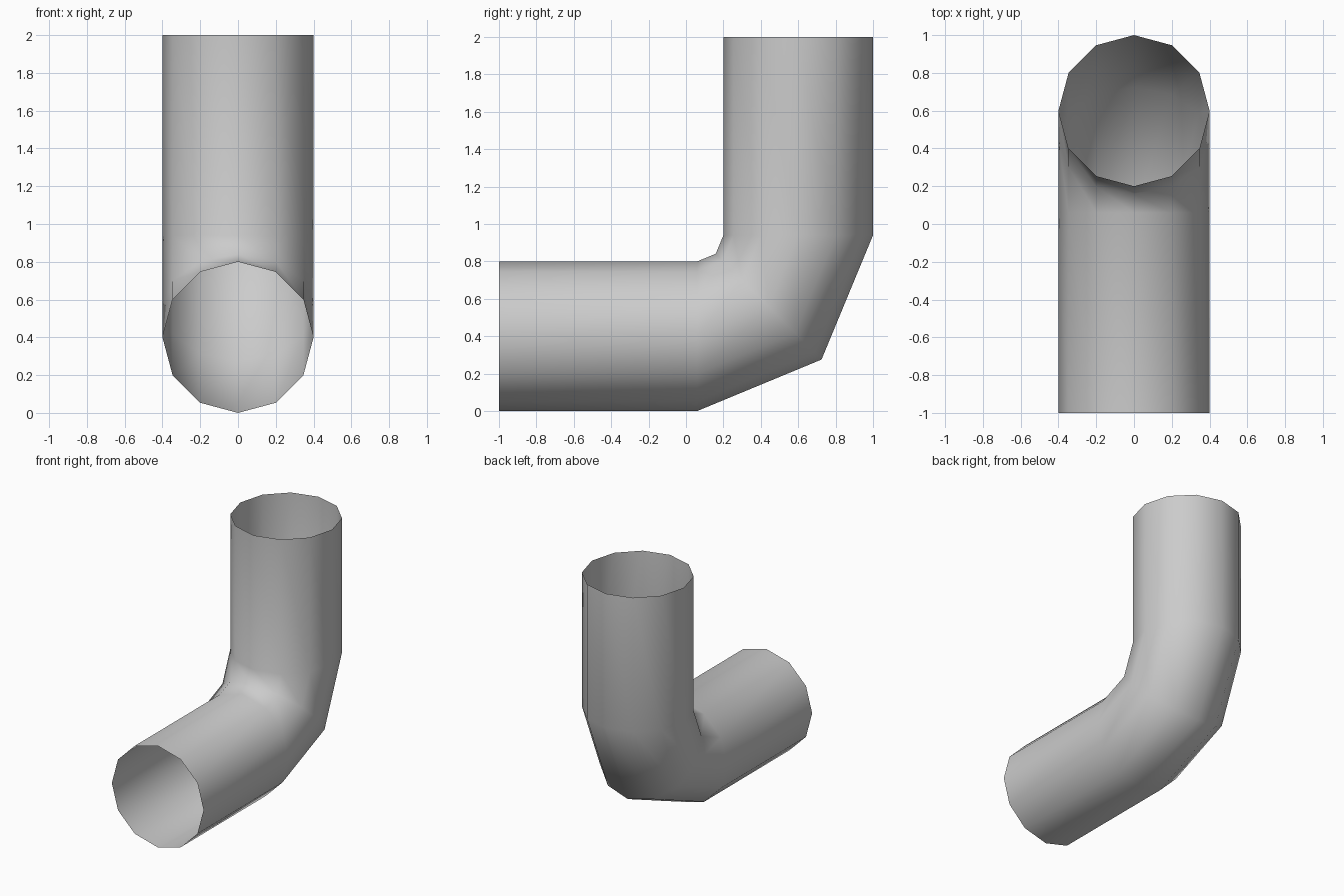
import bpy
import bmesh
from math import pi
from mathutils import Matrix, Vector

if "Cube" in bpy.data.objects:
    bpy.data.objects.remove(bpy.data.objects["Cube"], do_unlink=True)

SIDES = 12
RADIUS = 0.4
BEND_CENTRE = Vector((0, 0.06, 0.94))
BEND_STEPS = 2

grey = bpy.data.materials.new("pipe_grey")
grey.use_nodes = True
colour = (0.6, 0.6, 0.6, 1)
grey.diffuse_color = colour
grey.node_tree.nodes["Principled BSDF"].inputs["Base Color"].default_value = colour

bm = bmesh.new()


def extend(edges):
    """Extrude an open rim and return its new vertices and edges."""
    geom = bmesh.ops.extrude_edge_only(bm, edges=edges)["geom"]
    verts = [g for g in geom if isinstance(g, bmesh.types.BMVert)]
    rim = [g for g in geom if isinstance(g, bmesh.types.BMEdge)
           and all(v in verts for v in g.verts)]
    return verts, rim


# Open front rim, facing -y
place = Matrix.Translation((0, -1, RADIUS)) @ Matrix.Rotation(pi / 2, 4, "X")
bmesh.ops.create_circle(bm, cap_ends=False, segments=SIDES, radius=RADIUS, matrix=place)
rim = bm.edges[:]

# Horizontal arm
verts, rim = extend(rim)
bmesh.ops.translate(bm, verts=verts, vec=(0, BEND_CENTRE.y + 1, 0))

# Faceted elbow
turn = Matrix.Rotation(pi / 2 / BEND_STEPS, 3, "X")
for _ in range(BEND_STEPS):
    verts, rim = extend(rim)
    bmesh.ops.rotate(bm, verts=verts, cent=BEND_CENTRE, matrix=turn)

# Vertical arm with an open top
verts, rim = extend(rim)
bmesh.ops.translate(bm, verts=verts, vec=(0, 0, 2 - BEND_CENTRE.z))

# Make the wall face outward, judged on the flat underside of the horizontal arm
bm.normal_update()
lowest = min(bm.faces, key=lambda f: f.calc_center_median().z)
if lowest.normal.z > 0:
    bmesh.ops.reverse_faces(bm, faces=bm.faces[:])
for face in bm.faces:
    face.smooth = True

mesh = bpy.data.meshes.new("elbow_pipe")
bm.to_mesh(mesh)
bm.free()
mesh.materials.append(grey)
pipe = bpy.data.objects.new("elbow_pipe", mesh)
bpy.context.collection.objects.link(pipe)
